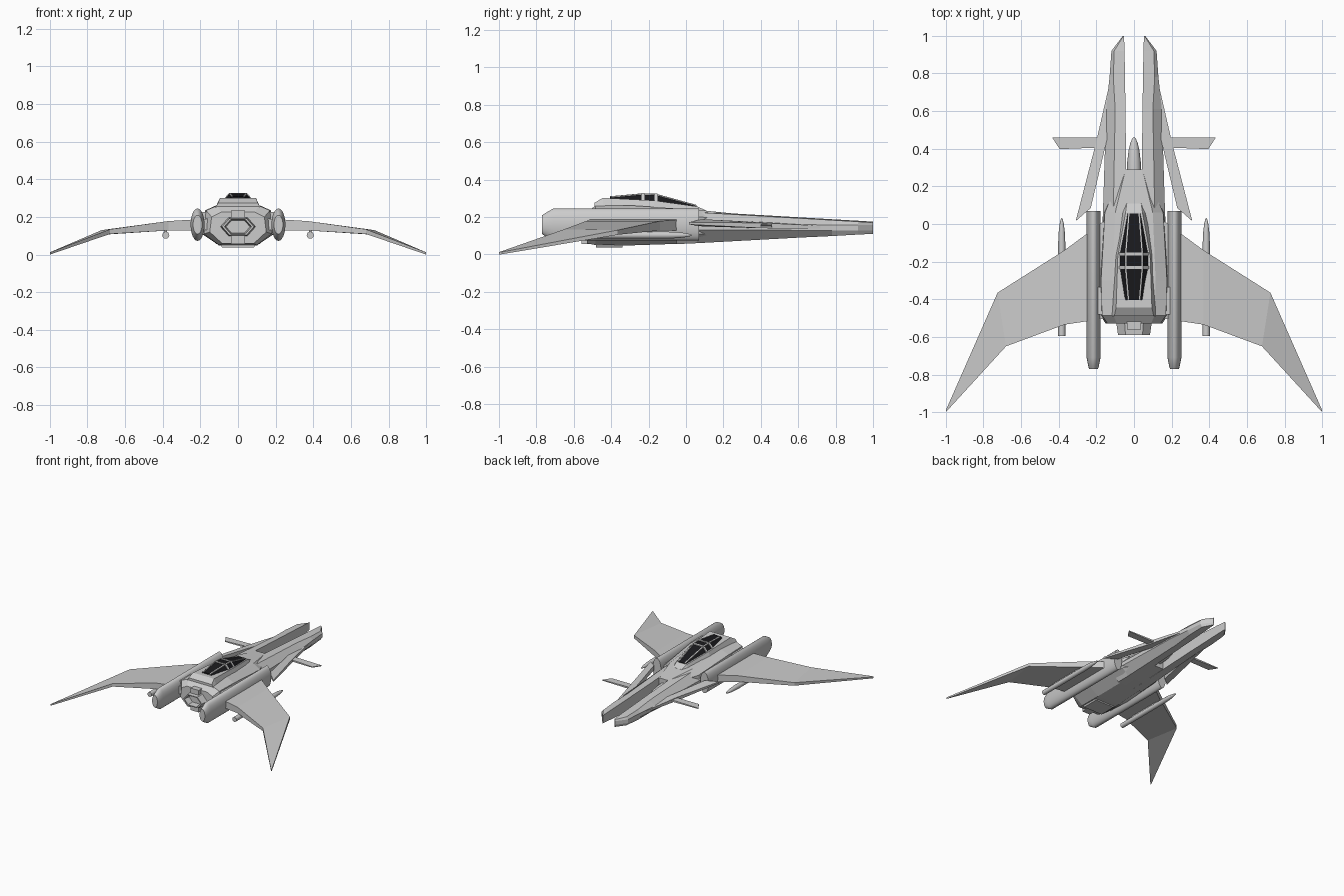
import bpy, bmesh, math


def finish(name, bm, mirror=False, smooth=False, mat=None):
    bmesh.ops.recalc_face_normals(bm, faces=bm.faces)
    me = bpy.data.meshes.new(name)
    bm.to_mesh(me)
    bm.free()
    ob = bpy.data.objects.new(name, me)
    bpy.context.collection.objects.link(ob)
    if mat:
        me.materials.append(mat)
    if mirror:
        m = ob.modifiers.new("mirror", 'MIRROR')
        m.use_mirror_merge = False
    if smooth:
        bpy.context.view_layer.objects.active = ob
        ob.select_set(True)
        bpy.ops.object.shade_smooth_by_angle(angle=math.radians(35))
        ob.select_set(False)
    return ob


def loft(name, rings, **kw):
    """Skin a list of equal-length 3D rings and cap both ends."""
    bm = bmesh.new()
    vs = [[bm.verts.new(p) for p in r] for r in rings]
    n = len(vs[0])
    for a, b in zip(vs, vs[1:]):
        for i in range(n):
            j = (i + 1) % n
            bm.faces.new((a[i], a[j], b[j], b[i]))
    bm.faces.new(vs[0])
    bm.faces.new(vs[-1])
    return finish(name, bm, **kw)


def sym(y, half):
    """Full ring at y from a right-half outline of (x, z)."""
    return [(x, y, z) for x, z in half] + [(-x, y, z) for x, z in reversed(half)]


def tube(name, cx, cz, prof, n=20, **kw):
    """Elliptical tube along y; prof holds (y, rx, rz)."""
    rings = [[(cx + rx * math.cos(2 * math.pi * i / n), y,
               cz + rz * math.sin(2 * math.pi * i / n)) for i in range(n)]
             for y, rx, rz in prof]
    return loft(name, rings, smooth=True, **kw)


def box(name, x0, x1, y0, y1, z0, z1, **kw):
    return loft(name, [[(x0, y, z0), (x1, y, z0), (x1, y, z1), (x0, y, z1)]
                       for y in (y0, y1)], **kw)


def plate(name, pts, **kw):
    """Slab from (x, y, z_low, z_high) outline points."""
    return loft(name, [[(x, y, lo) for x, y, lo, hi in pts],
                       [(x, y, hi) for x, y, lo, hi in pts]], **kw)


black = bpy.data.materials.new("canopy_black")
black.diffuse_color = (0.01, 0.01, 0.012, 1)

# central hull
loft("hull", [
    sym(-0.53, [(0.09, 0.225), (0.14, 0.20), (0.15, 0.12), (0.085, 0.06)]),
    sym(-0.485, [(0.11, 0.26), (0.17, 0.235), (0.18, 0.11), (0.10, 0.05)]),
    sym(-0.30, [(0.115, 0.262), (0.175, 0.235), (0.185, 0.105), (0.10, 0.048)]),
    sym(0.06, [(0.10, 0.238), (0.155, 0.20), (0.165, 0.11), (0.09, 0.06)]),
    sym(0.29, [(0.045, 0.215), (0.06, 0.19), (0.06, 0.10), (0.05, 0.075)])])

# forward prongs
def prong_ring(y, xi, xs, xo, zt, zb):
    zm = (zt + zb) / 2
    return [(xi, y, zt), (xs, y, zt - 0.005), (xo, y, zm + 0.015),
            (xo, y, zm - 0.015), (xs, y, zb), (xi, y, zb)]

loft("prong", [
    prong_ring(-0.05, 0.04, 0.115, 0.165, 0.235, 0.055),
    prong_ring(0.06, 0.04, 0.11, 0.165, 0.23, 0.06),
    prong_ring(0.61, 0.045, 0.10, 0.148, 0.198, 0.09),
    prong_ring(0.78, 0.048, 0.11, 0.13, 0.188, 0.098),
    prong_ring(0.92, 0.05, 0.105, 0.12, 0.18, 0.106),
    prong_ring(1.0, 0.053, 0.056, 0.059, 0.175, 0.11)], mirror=True)

# swept side fins along the prongs
plate("prong_fin", [
    (0.12, 0.79, 0.138, 0.150), (0.205, 0.42, 0.140, 0.168),
    (0.31, 0.015, 0.160, 0.172), (0.23, 0.085, 0.150, 0.188),
    (0.155, 0.40, 0.140, 0.172), (0.12, 0.55, 0.138, 0.165)], mirror=True)

# canards
plate("canard", [
    (0.14, 0.46, 0.147, 0.163), (0.435, 0.46, 0.151, 0.158),
    (0.395, 0.398, 0.151, 0.158), (0.14, 0.408, 0.147, 0.163)], mirror=True)

# sensor cone between the prongs
tube("nose_cone", 0, 0.145, [(0.28, 0.038, 0.038), (0.33, 0.036, 0.036),
                             (0.39, 0.029, 0.029), (0.43, 0.02, 0.02),
                             (0.453, 0.01, 0.01), (0.462, 0.002, 0.002)])

# wings: inner panel, cranked outer panel
wing = [(0.14, 0.03, 0.03, -0.50, 0.13, 0.192),
        (0.37, -0.14, 0.37, -0.535, 0.128, 0.178),
        (0.725, -0.365, 0.68, -0.65, 0.105, 0.13),
        (1.0, -0.99, 0.995, -1.0, 0.0, 0.012)]
wing_rings = []
for xl, yl, _, yt, lo, hi in wing:
    xt = 0.68 if xl == 0.725 else xl
    wing_rings.append([(xl, yl, lo), (xl, yl, hi), (xt, yt, hi + (xl - xt) * 0.1),
                       (xt, yt, lo + (xl - xt) * 0.1)])
loft("wing", wing_rings, mirror=True)

# tall engine pods
tube("engine_pod", 0.215, 0.159, [
    (-0.77, 0.024, 0.05), (-0.755, 0.028, 0.06), (-0.71, 0.037, 0.086),
    (0.07, 0.037, 0.086)], n=24, mirror=True)

# underwing missiles
tube("missile", 0.384, 0.103, [
    (-0.595, 0.019, 0.019), (-0.10, 0.019, 0.019), (-0.04, 0.016, 0.016),
    (0.0, 0.011, 0.011), (0.025, 0.005, 0.005), (0.032, 0.001, 0.001)],
     n=14, mirror=True)
box("missile_pylon", 0.376, 0.392, -0.48, -0.18, 0.11, 0.14, mirror=True)

# brackets joining hull and pods
box("pod_bracket", 0.11, 0.20, -0.48, -0.335, 0.12, 0.225, mirror=True)

# cockpit deck
loft("cockpit_deck", [
    sym(-0.49, [(0.105, 0.275), (0.12, 0.25)]),
    sym(-0.445, [(0.095, 0.302), (0.118, 0.25)]),
    sym(-0.17, [(0.086, 0.288), (0.10, 0.24)]),
    sym(0.06, [(0.045, 0.256), (0.07, 0.225)]),
    sym(0.11, [(0.038, 0.234), (0.05, 0.21)])])

# canopy glass with two hoops and two rails
glass = [(-0.405, 0.03, 0.308, 0.05, 0.296), (-0.23, 0.045, 0.324, 0.08, 0.285),
         (-0.16, 0.045, 0.321, 0.08, 0.28), (0.055, 0.028, 0.262, 0.04, 0.25)]
loft("canopy_glass", [sym(y, [(xt, zt), (xb, zb)]) for y, xt, zt, xb, zb in glass],
     mat=black)
for i, (y, xt, zt, xb, zb) in enumerate(glass[1:3]):
    loft(f"canopy_hoop_{i + 1}", [
        sym(y + d, [(xt + 0.002, zt + 0.004), (xb + 0.004, zb)])
        for d in (-0.008, 0.008)])
loft("canopy_rail", [[(xt - 0.004, y, zt + 0.003), (xt + 0.004, y, zt + 0.002),
                      (xt + 0.004, y, zt - 0.008), (xt - 0.004, y, zt - 0.008)]
                     for y, xt, zt, xb, zb in glass], mirror=True)

# rear exhaust: hexagonal nozzle with recessed mouth, and surrounding ribs
def hexa(y, s):
    return [(x * s, y, 0.148 + z * s) for x, z in
            [(0.085, 0), (0.045, 0.045), (-0.045, 0.045),
             (-0.085, 0), (-0.045, -0.045), (0.045, -0.045)]]

loft("exhaust_nozzle", [hexa(-0.50, 1.15), hexa(-0.59, 1.0), hexa(-0.59, 0.85),
                        hexa(-0.54, 0.75)])
box("exhaust_rib_top", -0.036, 0.036, -0.56, -0.47, 0.185, 0.235)
box("exhaust_rib_bottom", -0.036, 0.036, -0.56, -0.47, 0.055, 0.11)

# belly plate
loft("belly_plate", [sym(y, [(0.10, 0.065), (0.085, 0.038)])
                     for y in (-0.48, -0.34)])
